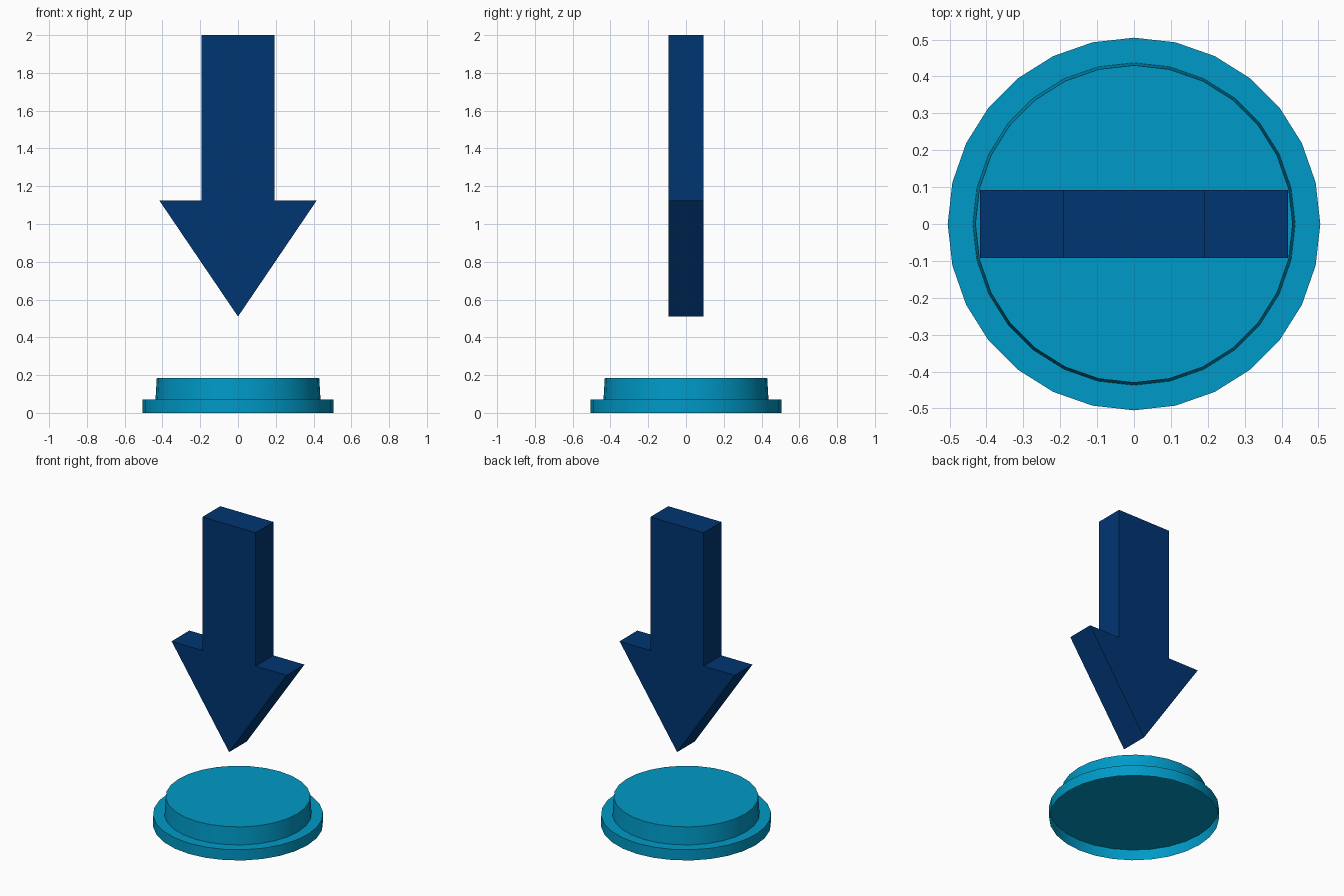
import bpy, bmesh, math

if "Cube" in bpy.data.objects:
    bpy.data.objects.remove(bpy.data.objects["Cube"])


def material(name, color):
    mat = bpy.data.materials.new(name)
    mat.diffuse_color = (*color, 1)
    mat.use_nodes = True
    mat.node_tree.nodes["Principled BSDF"].inputs["Base Color"].default_value = mat.diffuse_color
    return mat


def finish(name, bm, mat):
    bmesh.ops.recalc_face_normals(bm, faces=bm.faces[:])
    mesh = bpy.data.meshes.new(name)
    bm.to_mesh(mesh)
    bm.free()
    obj = bpy.data.objects.new(name, mesh)
    bpy.context.collection.objects.link(obj)
    mesh.materials.append(mat)
    return obj


def open_tier(name, r_low, r_high, z_low, z_high, mat, sides=28):
    """Round tier with a closed top and an open underside."""
    bm = bmesh.new()
    low, high = [[bm.verts.new((r * math.cos(2 * math.pi * i / sides),
                                r * math.sin(2 * math.pi * i / sides), z))
                  for i in range(sides)]
                 for r, z in ((r_low, z_low), (r_high, z_high))]
    for i in range(sides):
        j = (i + 1) % sides
        bm.faces.new((low[i], low[j], high[j], high[i]))
    bm.faces.new(high)
    obj = finish(name, bm, mat)
    bpy.ops.object.select_all(action='DESELECT')
    bpy.context.view_layer.objects.active = obj
    obj.select_set(True)
    bpy.ops.object.shade_smooth_by_angle(angle=math.radians(30))


teal = material("teal", (0.0, 0.32, 0.57))
navy = material("navy", (0.0, 0.036, 0.17))

# Stepped round button, hollow below the flange
open_tier("button_flange", 0.505, 0.505, 0.0, 0.07, teal)
open_tier("button_top", 0.437, 0.43, 0.07, 0.185, teal)

# Downward arrow: mirrored half outline (x, z), extruded along y
half = [(0.193, 2.0), (0.193, 1.125), (0.417, 1.125)]
outline = half + [(0, 0.51)] + [(-x, z) for x, z in reversed(half)]
bm = bmesh.new()
face = bm.faces.new([bm.verts.new((x, -0.092, z)) for x, z in outline])
extruded = bmesh.ops.extrude_face_region(bm, geom=[face])["geom"]
bmesh.ops.translate(bm, vec=(0, 0.184, 0),
                    verts=[g for g in extruded if isinstance(g, bmesh.types.BMVert)])
finish("down_arrow", bm, navy)
